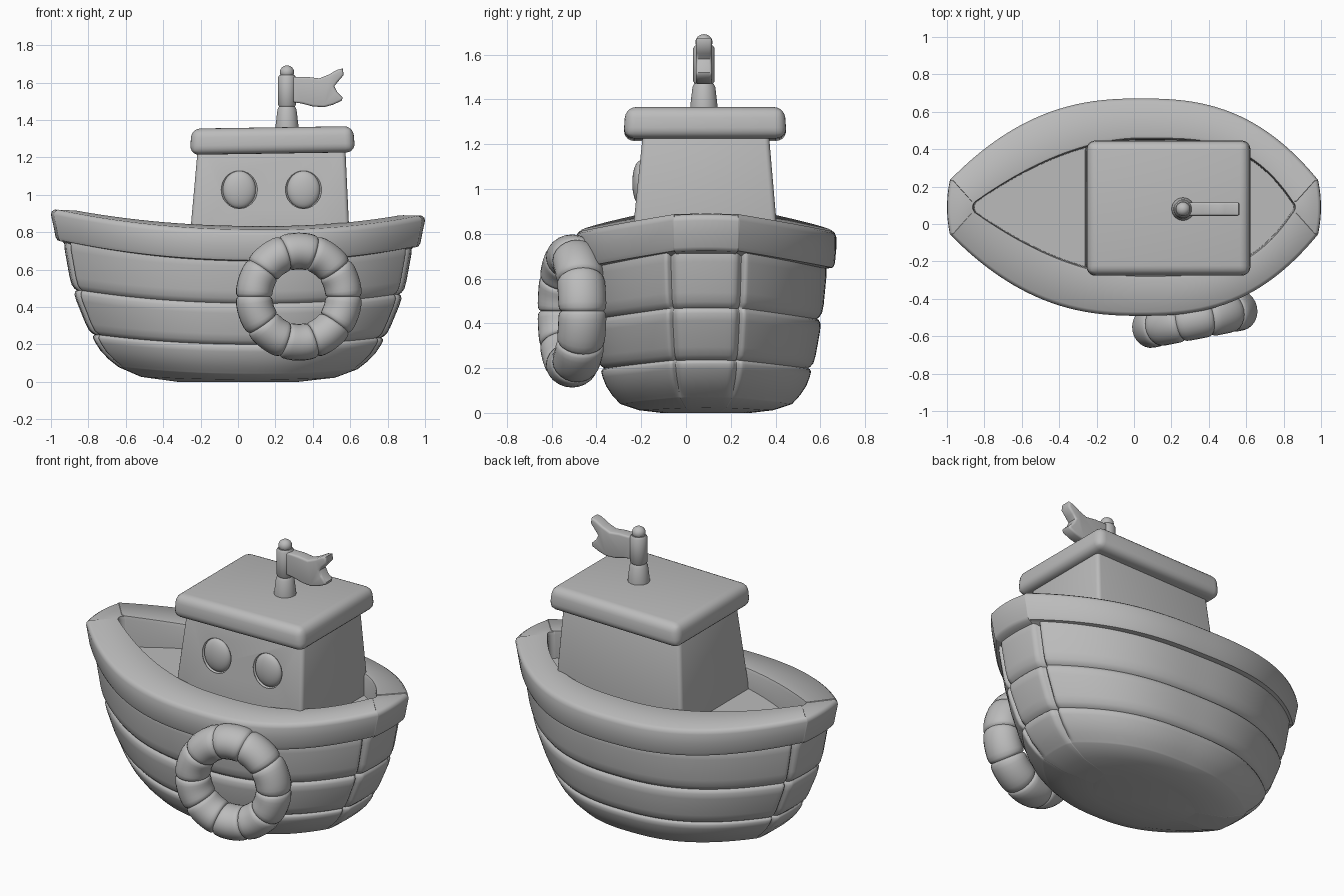
import bpy, bmesh, math
from mathutils import Matrix, Vector

old = bpy.data.objects.get("Cube")
if old:
    bpy.data.objects.remove(old, do_unlink=True)

grey = bpy.data.materials.new("plain grey")
grey.use_nodes = True
grey.diffuse_color = (0.5, 0.5, 0.5, 1)
grey.node_tree.nodes["Principled BSDF"].inputs["Base Color"].default_value = (0.5, 0.5, 0.5, 1)

MID_Y = 0.09  # the boat's centre line


def smooth(obj, angle):
    bpy.ops.object.select_all(action="DESELECT")
    obj.select_set(True)
    bpy.context.view_layer.objects.active = obj
    bpy.ops.object.shade_smooth_by_angle(angle=math.radians(angle))


def finish(bm, name, angle=40):
    """Turn a bmesh into a smooth-shaded object."""
    bmesh.ops.recalc_face_normals(bm, faces=bm.faces)
    mesh = bpy.data.meshes.new(name)
    bm.to_mesh(mesh)
    bm.free()
    obj = bpy.data.objects.new(name, mesh)
    bpy.context.collection.objects.link(obj)
    mesh.materials.append(grey)
    smooth(obj, angle)
    return obj


def skin(bm, a, b):
    """Join two vertex loops with quads."""
    for i in range(len(a)):
        j = (i + 1) % len(a)
        bm.faces.new((a[i], a[j], b[j], b[i]))


def loft(name, rings, closed=False, angle=40):
    """Skin a list of equal closed rings; cap the ends unless closed."""
    bm = bmesh.new()
    loops = [[bm.verts.new(p) for p in ring] for ring in rings]
    for a, b in zip(loops, loops[1:]):
        skin(bm, a, b)
    if closed:
        skin(bm, loops[-1], loops[0])
    else:
        bm.faces.new(loops[0])
        bm.faces.new(loops[-1])
    return finish(bm, name, angle)


def outline(length, width, z, rise, end=0.25, powers=(2.45, 2.6), seam=0.0):
    """Boat-shaped ring with blunt ends, lifted towards bow and stern."""
    sides, ends = 64, 16
    half = []  # lengthwise place, width factor, bow of the end panel
    for i in range(sides + 1):
        half.append((-math.cos(math.pi * i / sides), None, 0))
    for i in range(1, ends):
        q = math.cos(math.pi * i / ends)
        half.append((1, end * q, 1 - q * q))
    pts = []
    for sign in (1, -1):
        for s, f, bow in half:
            along = sign * s  # -1 at the bow, 1 at the stern
            if f is None:
                f = end + (1 - end) * (1 - abs(s) ** powers[along > 0])
            # groove where the end panel meets the side planks
            d = math.hypot(length * (1 - abs(s)), width * (abs(f) - end))
            k = 1 - seam * math.exp(-(d / 0.014) ** 2)
            x = length * (along + 0.016 * sign * bow) + 0.03 * (1 - s * s)
            lift = rise * (abs(s) ** 2.2 - 0.18 * along - 0.05 * (1 - bow) * (abs(s) == 1))
            pts.append((x * k, MID_Y + sign * width * f * k, z + lift))
    return pts


# Hull: bulging planks from the keel up
KEYS = [(0.0, 0.32, 0.2), (0.012, 0.51, 0.3), (0.04, 0.605, 0.36), (0.1, 0.685, 0.415),
        (0.2, 0.755, 0.455), (0.42, 0.85, 0.495), (0.68, 0.9, 0.52)]


def hull_size(z):
    for (z0, l0, w0), (z1, l1, w1) in zip(KEYS, KEYS[1:]):
        if z <= z1:
            t = (z - z0) / (z1 - z0)
            return l0 + t * (l1 - l0), w0 + t * (w1 - w0)


rings = [outline(l, w, z, z, 0.3) for z, l, w in KEYS[:2]]
for low, high in ((0.04, 0.2), (0.2, 0.42), (0.42, 0.68)):
    for t in (0, 0.03, 0.1, 0.25, 0.5, 0.75, 0.9, 0.97):
        z = low + t * (high - low)
        l, w = hull_size(z)
        bulge = 0.024 * (1 - abs(2 * t - 1) ** 8)
        if low < 0.1 and t < 0.5:
            bulge = 0.024
        groove = 0.035 * min(1, (z - 0.03) / 0.05)
        rings.append(outline(l + bulge, w + bulge, z, 0.03 + 0.07 * z, 0.3, seam=groove))
rings.append(outline(0.9, 0.52, 0.68, 0.08, 0.3))
rings.append(outline(0.7, 0.4, 0.6, 0, 0.3))
loft("hull", rings, angle=60)

# Gunwale with the sunken deck inside it
rim = [outline(0.84, 0.47, 0.66, 0)]
for l, w, z in ((0.925, 0.54, 0.645), (0.95, 0.567, 0.65), (0.96, 0.575, 0.668), (0.972, 0.581, 0.73),
                (0.984, 0.581, 0.785), (0.981, 0.574, 0.803), (0.966, 0.56, 0.814)):
    rim.append(outline(l, w, z, 0.09))
for l, w, z, rise in ((0.868, 0.385, 0.833, 0.07), (0.85, 0.37, 0.83, 0.07),
                      (0.845, 0.363, 0.815, 0.065), (0.84, 0.36, 0.725, 0)):
    rim.append(outline(l, w, z, rise, 0.08, (1.9, 3.5)))
loft("gunwale_and_deck", rim, angle=50)


def box(name, low, high, bevel, segments, tilt=0.0):
    """Rounded box between two rectangles given as (x0, x1, y0, y1, z)."""
    bm = bmesh.new()
    a, b = [[bm.verts.new(p) for p in ((x0, y0, z), (x1, y0, z), (x1, y1, z), (x0, y1, z))]
            for x0, x1, y0, y1, z in (low, high)]
    bm.faces.new(a)
    bm.faces.new(b)
    skin(bm, a, b)
    bmesh.ops.bevel(bm, geom=bm.edges[:], offset=bevel, segments=segments, profile=0.5, affect="EDGES")
    centre = Vector(((low[0] + low[1]) / 2, 0, low[4]))
    bmesh.ops.rotate(bm, verts=bm.verts, cent=centre, matrix=Matrix.Rotation(tilt, 3, "Y"))
    return finish(bm, name)


def ball(name, place, size):
    bm = bmesh.new()
    bmesh.ops.create_uvsphere(bm, u_segments=32, v_segments=20, radius=1)
    bmesh.ops.scale(bm, vec=size, verts=bm.verts)
    bmesh.ops.translate(bm, vec=place, verts=bm.verts)
    return finish(bm, name)


# Cabin and roof
cabin = box("cabin", (-0.265, 0.6, -0.25, 0.418, 0.69), (-0.213, 0.573, -0.19, 0.368, 1.27), 0.022, 3)
box("roof", (-0.257, 0.627, -0.28, 0.45, 1.22), (-0.247, 0.617, -0.27, 0.44, 1.36), 0.048, 5, -0.015)

# Round windows: domed panes set in shallow sockets
for name, x in (("right", 0.007), ("left", 0.35)):
    cutter = ball("socket_cutter_" + name, (x, -0.215, 1.027), (0.097, 0.028, 0.109))
    cut = cabin.modifiers.new("socket", "BOOLEAN")
    cut.operation = "DIFFERENCE"
    cut.object = cutter
    bpy.context.view_layer.objects.active = cabin
    bpy.ops.object.modifier_apply(modifier="socket")
    bpy.data.objects.remove(cutter, do_unlink=True)
    ball("window_" + name, (x, -0.203, 1.027), (0.088, 0.037, 0.1))
smooth(cabin, 30)


def lathe(name, profile, x, y):
    n = 32
    rings = [[(x + r * math.cos(2 * math.pi * i / n), y + r * math.sin(2 * math.pi * i / n), z)
              for i in range(n)] for r, z in profile]
    return loft(name, rings)


# Flag pole
PX, PY = 0.262, 0.08
lathe("pole_base", [(0.061, 1.34), (0.061, 1.37), (0.051, 1.455), (0.042, 1.472)], PX, PY)
lathe("pole", [(0.04, 1.47), (0.048, 1.48), (0.048, 1.628), (0.04, 1.64)], PX, PY)
ball("pole_knob", (PX, PY, 1.655), (0.038, 0.038, 0.036))

# Swallow-tailed flag
bm = bmesh.new()
shape = [(0.29, 1.495), (0.34, 1.488), (0.4, 1.472), (0.46, 1.468), (0.51, 1.482), (0.555, 1.503), (0.56, 1.52),
         (0.53, 1.55), (0.515, 1.58), (0.535, 1.605), (0.565, 1.64), (0.56, 1.675), (0.53, 1.668),
         (0.485, 1.642), (0.435, 1.622), (0.37, 1.63), (0.29, 1.63)]
front = bm.faces.new([bm.verts.new((x, PY - 0.036, z)) for x, z in shape])
back = bmesh.ops.extrude_face_region(bm, geom=[front])["geom"]
bmesh.ops.translate(bm, vec=(0, 0.072, 0), verts=[v for v in back if isinstance(v, bmesh.types.BMVert)])
rim_edges = [e for e in bm.edges if abs(e.verts[0].co.y - e.verts[1].co.y) < 0.01]
bmesh.ops.bevel(bm, geom=rim_edges, offset=0.012, segments=3, profile=0.5, affect="EDGES")
finish(bm, "flag", 50)

# Lifebuoy: ten padded segments, leaning on the hull side
turn = Matrix.Translation((0.325, -0.509, 0.455)) @ Matrix.Rotation(math.radians(11), 4, "Z")
rings = []
for segment in range(10):
    for t in (0, 0.03, 0.08, 0.2, 0.35, 0.5, 0.65, 0.8, 0.92, 0.97):
        a = 2 * math.pi * (segment + t) / 10
        r = 0.098 * (1 - 0.13 * abs(2 * t - 1) ** 10)
        ring = []
        for i in range(24):
            b = 2 * math.pi * i / 24
            out = 0.244 + r * math.cos(b)
            ring.append(turn @ Vector((out * math.cos(a), 1.1 * r * math.sin(b), out * math.sin(a))))
        rings.append(ring)
loft("lifebuoy", rings, closed=True, angle=60)
